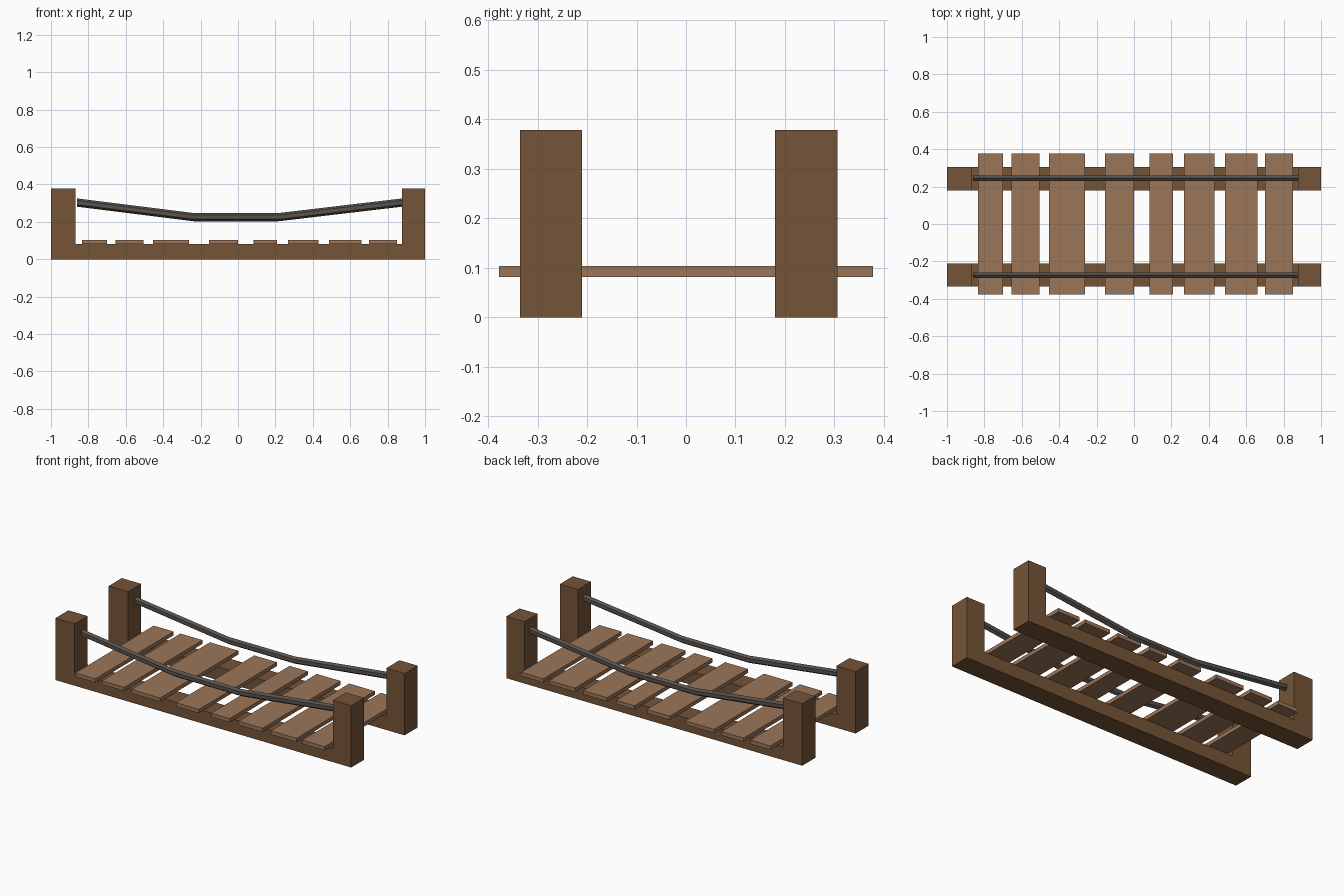
import bpy, bmesh, math

if "Cube" in bpy.data.objects:
    bpy.data.objects.remove(bpy.data.objects["Cube"])


def material(name, rgb):
    m = bpy.data.materials.new(name)
    m.diffuse_color = (*rgb, 1)
    m.use_nodes = True
    m.node_tree.nodes["Principled BSDF"].inputs["Base Color"].default_value = m.diffuse_color
    return m


wood = material("dark_wood", (0.18, 0.09, 0.04))
plank_wood = material("plank_wood", (0.33, 0.18, 0.10))
rope_grey = material("rope_grey", (0.10, 0.085, 0.075))


def loft(name, rings, mat):
    """Join matching rings of points into a closed solid."""
    bm = bmesh.new()
    vs = [[bm.verts.new(p) for p in ring] for ring in rings]
    n = len(vs[0])
    for a, b in zip(vs, vs[1:]):
        for i in range(n):
            j = (i + 1) % n
            bm.faces.new((a[i], a[j], b[j], b[i]))
    bm.faces.new(vs[0])
    bm.faces.new(vs[-1])
    bmesh.ops.recalc_face_normals(bm, faces=bm.faces)
    me = bpy.data.meshes.new(name)
    bm.to_mesh(me)
    bm.free()
    me.materials.append(mat)
    ob = bpy.data.objects.new(name, me)
    bpy.context.collection.objects.link(ob)
    return ob


# Side frames: a beam with an upright post at each end, one U profile
frame = [(-1, 0), (1, 0), (1, 0.378), (0.877, 0.378), (0.877, 0.081),
         (-0.87, 0.081), (-0.87, 0.378), (-1, 0.378)]
for side, y0, y1 in (("front", -0.335, -0.21), ("back", 0.18, 0.306)):
    loft(side + "_frame", [[(x, y, z) for x, z in frame] for y in (y0, y1)], wood)

# Deck planks of uneven width and spacing
planks = [(-0.835, -0.70), (-0.655, -0.505), (-0.455, -0.262), (-0.155, 0.0),
          (0.084, 0.208), (0.268, 0.43), (0.487, 0.66), (0.70, 0.85)]
for i, (x0, x1) in enumerate(planks):
    section = [(x0, 0.081), (x1, 0.081), (x1, 0.104), (x0, 0.104)]
    loft(f"plank_{i + 1}", [[(x, y, z) for x, z in section]
                            for y in (-0.378, 0.378)], plank_wood)

# Sagging hand ropes with a six-sided section
path = [(-0.86, 0.303), (-0.235, 0.225), (0.215, 0.225), (0.877, 0.303)]
for side, yc in (("front", -0.274), ("back", 0.245)):
    rings = [[(x, yc + 0.017 * math.sin(k * math.pi / 3),
               z + 0.022 * math.cos(k * math.pi / 3)) for k in range(6)]
             for x, z in path]
    loft(side + "_rope", rings, rope_grey)
